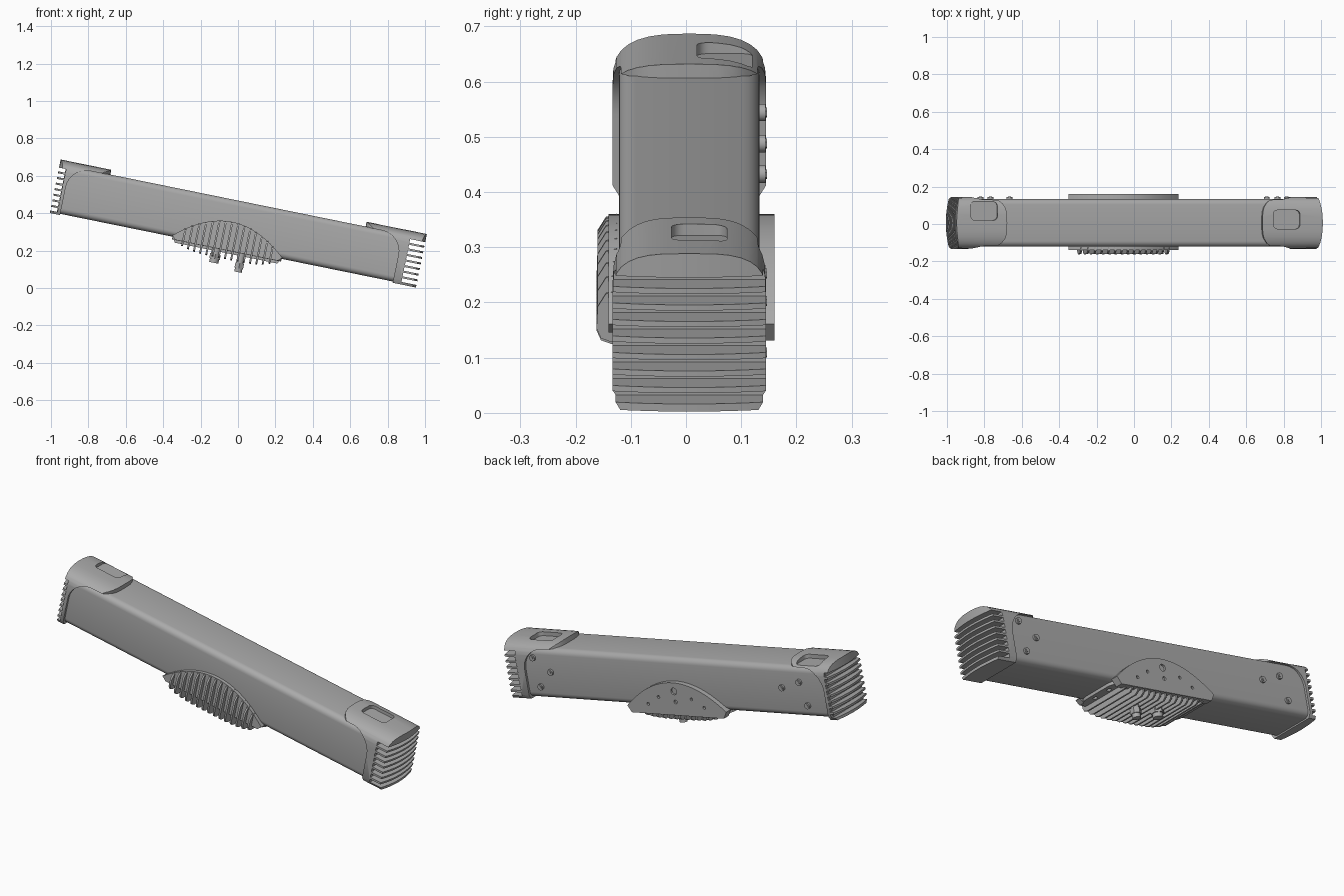
import bpy, bmesh, math
from mathutils import Matrix

old = bpy.data.objects.get("Cube")
if old:
    bpy.data.objects.remove(old, do_unlink=True)

TILT = math.radians(11.5)
YC = 0.006  # mid plane of the beam
UC = -0.10  # middle of the mounting bracket

grey = bpy.data.materials.new("mid_grey")
grey.use_nodes = True
grey.diffuse_color = (0.4, 0.4, 0.4, 1)
grey.node_tree.nodes["Principled BSDF"].inputs["Base Color"].default_value = (0.4, 0.4, 0.4, 1)
parts = []


def link(name, bm):
    bmesh.ops.recalc_face_normals(bm, faces=bm.faces)
    me = bpy.data.meshes.new(name)
    bm.to_mesh(me)
    bm.free()
    me.materials.append(grey)
    ob = bpy.data.objects.new(name, me)
    bpy.context.collection.objects.link(ob)
    parts.append(ob)
    return ob


def prism(name, pts, axis, lo, hi):
    """Extrude a 2D outline along one axis of the untilted model."""
    place = {"x": lambda a, b, d: (d, a, b),
             "y": lambda a, b, d: (a, d, b),
             "z": lambda a, b, d: (a, b, d)}[axis]
    bm = bmesh.new()
    low = [bm.verts.new(place(a, b, lo)) for a, b in pts]
    high = [bm.verts.new(place(a, b, hi)) for a, b in pts]
    bm.faces.new(low)
    bm.faces.new(high)
    for i in range(len(pts)):
        j = (i + 1) % len(pts)
        bm.faces.new((low[i], low[j], high[j], high[i]))
    return link(name, bm)


def rounded(cx, cy, w, h, r, n=5):
    out = []
    for k, (sx, sy) in enumerate(((1, 1), (-1, 1), (-1, -1), (1, -1))):
        for i in range(n + 1):
            a = (k + i / n) * math.pi / 2
            out.append((cx + sx * (w / 2 - r) + r * math.cos(a),
                        cy + sy * (h / 2 - r) + r * math.sin(a)))
    return out


def cylinder(name, x, y, z, r, depth, axis="z", sides=16):
    bm = bmesh.new()
    rot = Matrix.Rotation(math.pi / 2, 4, "X") if axis == "y" else Matrix()
    bmesh.ops.create_cone(bm, cap_ends=True, segments=sides, radius1=r, radius2=r,
                          depth=depth, matrix=Matrix.Translation((x, y, z)) @ rot)
    return link(name, bm)


def boolean(ob, cutters, op="DIFFERENCE"):
    for c in cutters:
        m = ob.modifiers.new("cut", "BOOLEAN")
        m.object, m.operation, m.solver = c, op, "EXACT"
    bpy.context.view_layer.update()
    me = bpy.data.meshes.new_from_object(ob.evaluated_get(bpy.context.evaluated_depsgraph_get()))
    ob.modifiers.clear()
    ob.data = me
    for c in cutters:
        parts.remove(c)
        bpy.data.objects.remove(c, do_unlink=True)


# Main beam
prism("beam", rounded(YC, 0.3285, 0.255, 0.259, 0.03), "x", -1.03, 0.84)


# End caps: saddle over the beam end, with a tongue on top and finned end face
def end_cap(name, s, end, wall, tip, slot, pocket_x, pocket_y):
    half = 0.139
    section = [(YC - 0.125, 0.192), (YC + 0.125, 0.192), (YC + half, 0.215)]
    for i in range(17):
        a = math.pi * i / 16
        c, h = math.cos(a), math.sin(a)
        section.append((YC + half * math.copysign(abs(c) ** 0.67, c), 0.40 + 0.084 * abs(h) ** 0.67))
    section.append((YC - half, 0.215))
    cap = prism(name, section, "x", min(end, tip) - 0.01, max(end, tip) + 0.01)
    ts = [math.sin(math.pi * (i / 16 - 0.5)) for i in range(17)]
    plan = [(end - s * 0.022 * t * t, YC + 0.15 * t) for t in ts]
    plan += [(tip + s * 0.1 * t ** 4, YC + 0.15 * t) for t in reversed(ts)]
    boolean(cap, [prism("plan", plan, "z", 0, 1)], "INTERSECT")
    # Flared opening along both sides
    opening = [(wall, 0.1)]
    for i in range(9):
        a = math.pi / 2 * i / 8
        opening.append((wall - s * 0.11 * (1 - math.cos(a)), 0.345 + 0.11 * math.sin(a)))
    opening += [(tip - s * 0.1, 0.458), (tip - s * 0.1, 0.1)]
    cutters = [prism("opening", opening, "y", -0.3, 0.3)]
    # Slots leave thin fins
    for i in range(8):
        z = 0.206 + 0.0305 * i
        a, b = sorted((slot, end + s * 0.1))
        cutters.append(prism("slot", [(a, z), (b, z), (b, z + 0.02), (a, z + 0.02)], "y", -0.3, 0.3))
    cutters.append(prism("pocket", rounded(pocket_x, pocket_y, 0.145, 0.1, 0.022), "z", 0.463, 0.6))
    boolean(cap, cutters)


end_cap("upper_end_cap", -1, -1.066, -1.01, -0.79, -1.027, -0.915, 0.07)
end_cap("lower_end_cap", 1, 0.932, 0.805, 0.603, 0.85, 0.735, 0.024)

# Screws on the back near each end
for x, z in ((0.75, 0.41), (0.655, 0.34), (0.73, 0.26), (-0.75, 0.345), (-0.86, 0.38), (-0.89, 0.26)):
    cylinder("back_screw", x, 0.137, z, 0.016, 0.014, "y")
    cylinder("back_screw_head", x, 0.143, z, 0.009, 0.008, "y", 6)


# Bracket: arched side plates, base plate and transverse fins
def arch(x):
    return 0.205 + 0.135 * (1 - ((x - UC) / 0.3) ** 2)


def belly(x):
    return 0.195 - 0.058 * (1 - ((x - UC) / 0.3) ** 4)


def lens(half, drop, base):
    xs = [UC + half * (i / 12 - 1) for i in range(25)]
    return [(x, arch(x) - drop) for x in xs] + [(UC + half * 0.93, base), (UC - half * 0.93, base)]


back = prism("bracket_back_plate", lens(0.3, 0, 0.17), "y", 0.12, 0.16)
holes = [cylinder("hole", UC + x, 0.16, z, r, 0.02, "y", 12)
         for x, z, r in ((0, 0.295, 0.018), (0, 0.24, 0.01), (-0.1, 0.26, 0.008),
                         (0.1, 0.26, 0.008), (-0.17, 0.22, 0.008), (0.17, 0.22, 0.008))]
boolean(back, holes)
prism("bracket_front_plate", lens(0.3, 0, 0.185), "y", -0.14, -0.11)
base_plan = rounded(UC, YC, 0.595, 0.27, 0.06)
base = prism("bracket_base_plate", base_plan, "z", 0.184, 0.203)
boolean(base, [cylinder("hole", UC + 0.265, YC + y, 0.184, 0.012, 0.02, "z", 12) for y in (-0.05, 0.05)])

for i in range(15):
    x = UC - 0.238 + 0.034 * i
    top, bottom = arch(x), belly(x)
    profile = [(-0.125, top), (-0.145, top - 0.006), (-0.16, top - 0.03),
               (-0.162, bottom + 0.025), (-0.154, bottom + 0.007), (-0.135, bottom),
               (0.13, bottom), (0.15, bottom + 0.012), (0.15, 0.2), (-0.125, 0.205)]
    prism("bracket_fin", profile, "x", x - 0.005, x + 0.005)

# Cable glands underneath
for x, r, low in ((-0.154, 0.033, 0.106), (-0.017, 0.027, 0.083)):
    cylinder("gland_body", x, 0.02, (low + 0.2) / 2, r * 0.75, 0.2 - low)
    cylinder("gland_nut", x, 0.02, low + 0.035, r, 0.028, "z", 6)

# Tilt the whole assembly and shade it
for ob in parts:
    ob.rotation_euler = (0, TILT, 0)
bpy.ops.object.select_all(action="DESELECT")
for ob in parts:
    ob.select_set(True)
bpy.context.view_layer.objects.active = parts[0]
bpy.ops.object.shade_smooth_by_angle(angle=math.radians(32))
